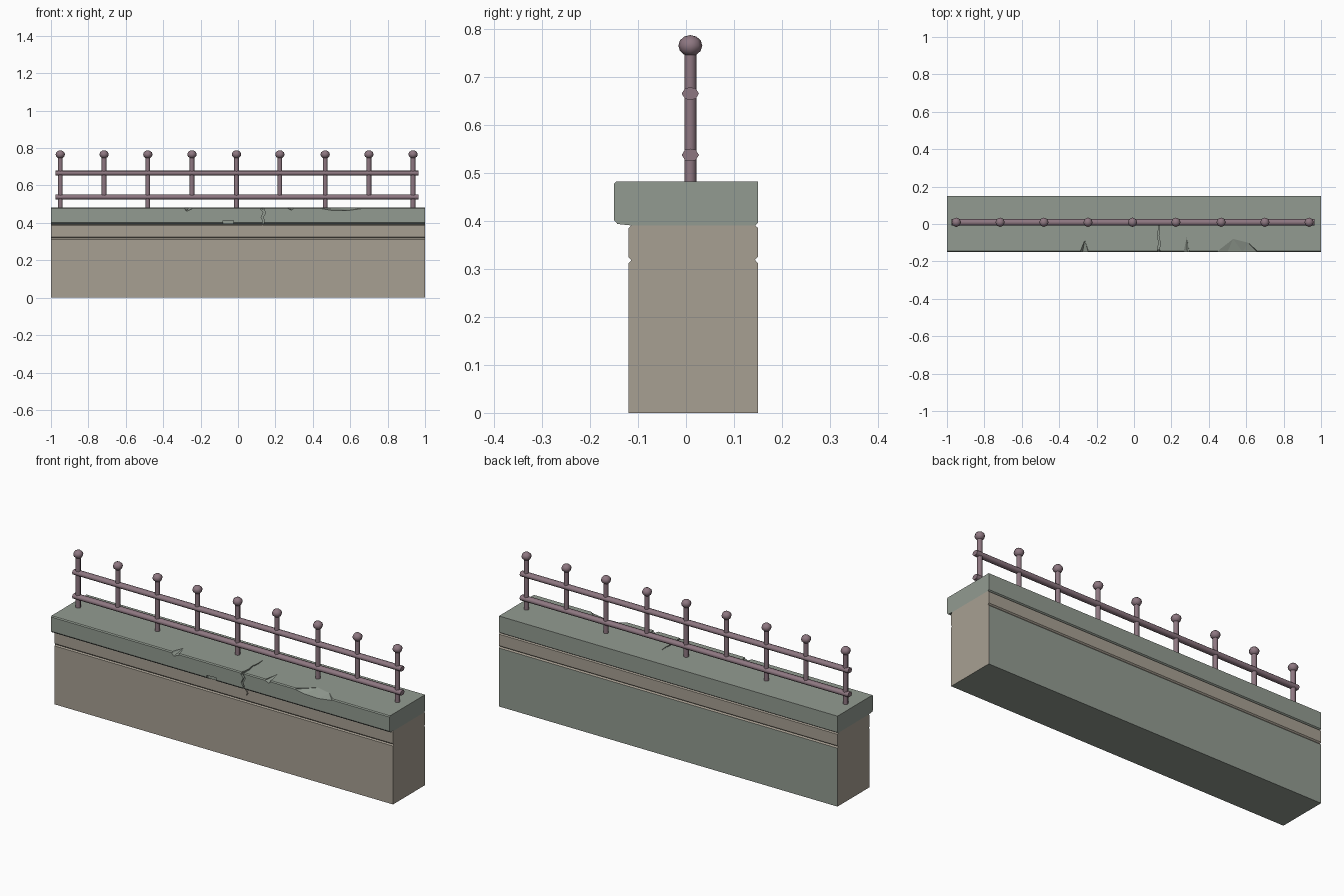
import bpy, bmesh
from mathutils import Vector, Matrix

if "Cube" in bpy.data.objects:
    bpy.data.objects.remove(bpy.data.objects["Cube"])


def material(name, rgb):
    m = bpy.data.materials.new(name)
    m.diffuse_color = (*rgb, 1)
    m.use_nodes = True
    m.node_tree.nodes["Principled BSDF"].inputs["Base Color"].default_value = m.diffuse_color
    return m


TAN = material("tan_stone", (0.39, 0.35, 0.29))
GREEN = material("green_stone", (0.29, 0.33, 0.285))
METAL = material("railing_metal", (0.27, 0.185, 0.22))


def finish(name, bm, *mats):
    bmesh.ops.recalc_face_normals(bm, faces=bm.faces)
    me = bpy.data.meshes.new(name)
    bm.to_mesh(me)
    bm.free()
    ob = bpy.data.objects.new(name, me)
    bpy.context.collection.objects.link(ob)
    for m in mats:
        me.materials.append(m)
    return ob


def prism(name, pts, sweep, *mats):
    bm = bmesh.new()
    f = bm.faces.new([bm.verts.new(p) for p in pts])
    r = bmesh.ops.extrude_face_region(bm, geom=[f], use_keep_orig=True)
    vs = [e for e in r["geom"] if isinstance(e, bmesh.types.BMVert)]
    bmesh.ops.translate(bm, verts=vs, vec=Vector(sweep))
    return finish(name, bm, *mats)


def hull(name, pts, *mats):
    bm = bmesh.new()
    for p in pts:
        bm.verts.new(p)
    r = bmesh.ops.convex_hull(bm, input=bm.verts)
    loose = [v for v in bm.verts if not v.link_faces]
    bmesh.ops.delete(bm, geom=loose, context='VERTS')
    return finish(name, bm, *mats)


def carve(ob, cutter):
    cutter.hide_render = True
    mod = ob.modifiers.new("carve", 'BOOLEAN')
    mod.operation, mod.solver, mod.object = 'DIFFERENCE', 'EXACT', cutter
    with bpy.context.temp_override(object=ob, active_object=ob):
        bpy.ops.object.modifier_apply(modifier=mod.name)
    bpy.data.objects.remove(cutter)


def ribbon(path, width):
    # Thin zigzag outline that tapers towards the end of the path
    n = len(path) - 1
    w = [width * (1 - 0.8 * i / n) for i in range(n + 1)]
    left = [(u - w[i], v) for i, (u, v) in enumerate(path)]
    right = [(u + w[i], v) for i, (u, v) in enumerate(path)]
    return left + right[::-1]


# Wall body with V grooves on both long sides
body_profile = [(-.12, 0), (-.12, .312), (-.114, .318), (-.12, .325), (-.12, .385),
                (-.114, .391), (.144, .391), (.15, .386), (.15, .325), (.144, .319),
                (.15, .312), (.15, 0)]
body = prism("wall_body", [(-1, y, z) for y, z in body_profile], (2, 0, 0), TAN, GREEN)
for p in body.data.polygons:
    if (p.normal.y > .9 and p.center.z < .3) or p.normal.z < -.9:
        p.material_index = 1

# Overhanging coping
cap_profile = [(-.114, .391), (-.143, .394), (-.15, .402), (-.15, .478), (-.145, .483),
               (.15, .483), (.15, .396), (.144, .391)]
cap = prism("coping", [(-1, y, z) for y, z in cap_profile], (2, 0, 0), GREEN)


# Chips broken from the coping's top front edge: (top outline), (front outline)
def chip(top, front):
    pts = [(x, y, z) for x, y in top for z in (.483, .5)]
    pts += [(x, y, z) for x, z in front for y in (-.15, -.17)]
    pts += [(x, -.17, .5) for x in (front[0][0], front[-1][0])]
    carve(cap, hull("chip_cutter", pts, GREEN))


chip([(.47, -.142), (.53, -.08), (.61, -.10), (.655, -.14)],
     [(.44, .477), (.50, .467), (.58, .465), (.66, .476)])
chip([(-.285, -.14), (-.263, -.085), (-.245, -.14)],
     [(-.285, .474), (-.275, .462), (-.245, .475)])
chip([(.268, -.144), (.282, -.07), (.295, -.142)],
     [(.265, .478), (.285, .468), (.296, .475)])

# Small chip on the lower front edge
carve(cap, hull("lower_chip_cutter", [(x, y, z) for x, z in
      [(-.08, .412), (-.05, .408), (-.025, .414), (-.025, .39), (-.08, .395)]
      for y in (-.17, -.139)], GREEN))

# Crack running over the coping and down into the body
crack = [(.133, .50), (.131, .47), (.142, .455), (.129, .43), (.138, .41), (.130, .385),
         (.141, .365), (.134, .35)]
for ob, depth, mat in ((cap, -.138, GREEN), (body, -.112, TAN)):
    pts = [(x, -.17, z) for x, z in ribbon(crack, .008)]
    carve(ob, prism("crack_cutter", pts, (0, depth + .17, 0), mat))
top_crack = [(.133, -.17), (.131, -.14), (.136, -.10), (.129, -.06), (.134, -.02), (.131, .02)]
pts = [(x, y, .474) for x, y in ribbon(top_crack, .006)]
carve(cap, prism("top_crack_cutter", pts, (0, 0, .03), GREEN))


# Railing
RAIL_Y = .009


def smooth(ob):
    for p in ob.data.polygons:
        p.use_smooth = len(p.vertices) < 5


def ball(name, loc, scale):
    bm = bmesh.new()
    bmesh.ops.create_uvsphere(bm, u_segments=8, v_segments=6, radius=1,
                              matrix=Matrix.LocRotScale(Vector(loc), None, Vector(scale)))
    smooth(finish(name, bm, METAL))


def post(name, x, z0, z1):
    bm = bmesh.new()
    bmesh.ops.create_cone(bm, cap_ends=True, segments=8, radius1=.0125, radius2=.0125,
                          depth=z1 - z0, matrix=Matrix.Translation((x, RAIL_Y, (z0 + z1) / 2)))
    smooth(finish(name, bm, METAL))


# Posts with ball finials; alternate posts stop at the lower rail
for i, x in enumerate((-.95, -.716, -.482, -.246, -.008, .224, .466, .70, .936)):
    post(f"post_{i}", x, .48 if i % 2 == 0 else .537, .76)
    ball(f"finial_{i}", (x, RAIL_Y, .766), (.025, .025, .022))

# Horizontal rails
for name, z in (("lower_rail", .538), ("upper_rail", .666)):
    oct_pts = [(-.018, 0), (-.011, .011), (0, .013), (.011, .011),
               (.018, 0), (.011, -.011), (0, -.013), (-.011, -.011)]
    smooth(prism(name, [(-.975, RAIL_Y + y, z + h) for y, h in oct_pts], (1.94, 0, 0), METAL))
